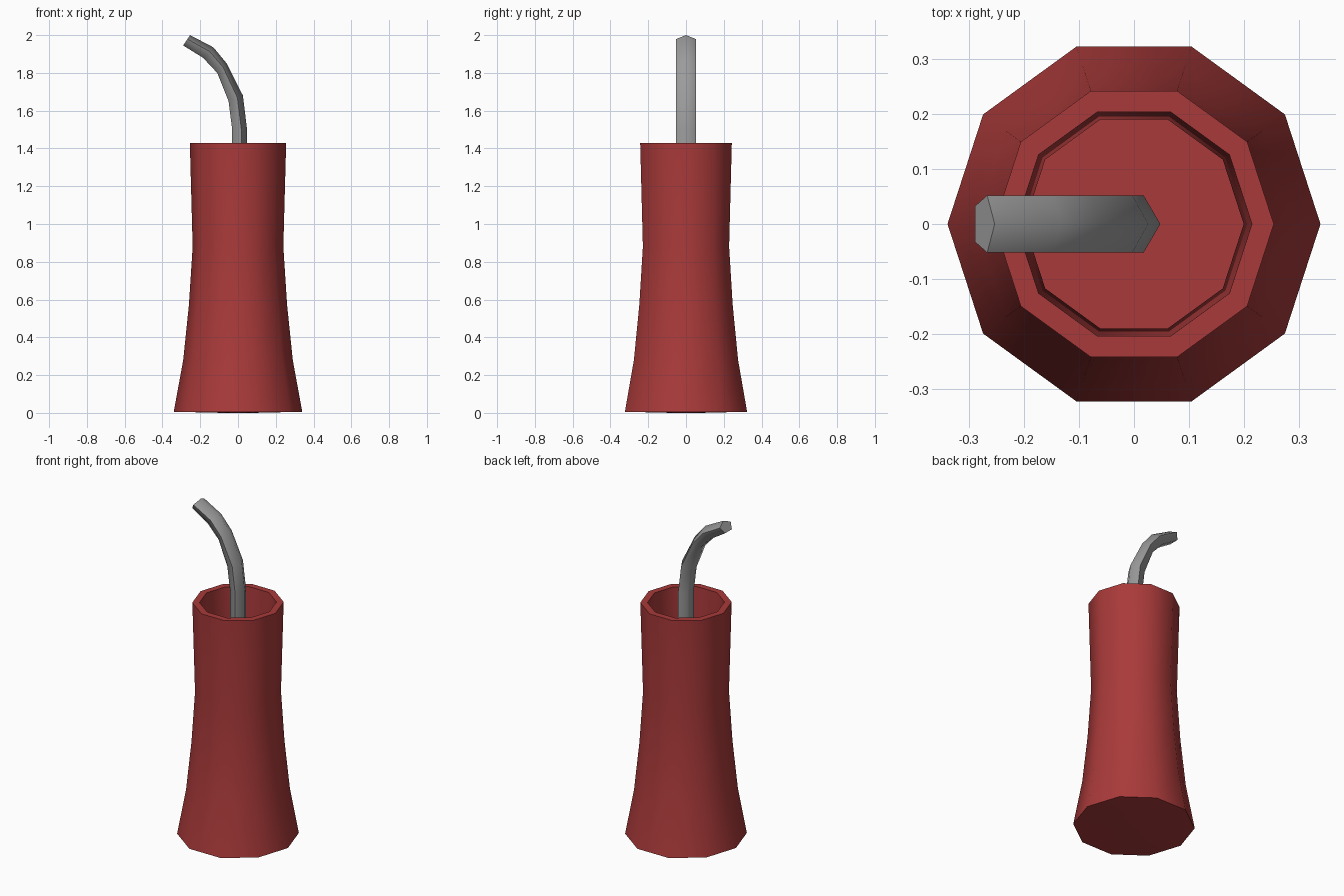
import bpy, bmesh
from math import cos, sin, tau, radians

cube = bpy.data.objects.get("Cube")
if cube:
    bpy.data.objects.remove(cube, do_unlink=True)


def material(name, colour):
    mat = bpy.data.materials.new(name)
    mat.use_nodes = True
    mat.diffuse_color = colour
    mat.node_tree.nodes["Principled BSDF"].inputs["Base Color"].default_value = colour
    return mat


def loft(name, rings, mat, smooth_angle):
    """Skin a series of equal-sided rings and cap both ends."""
    bm = bmesh.new()
    loops = [[bm.verts.new(p) for p in ring] for ring in rings]
    n = len(loops[0])
    for low, high in zip(loops, loops[1:]):
        for i in range(n):
            j = (i + 1) % n
            bm.faces.new((low[i], low[j], high[j], high[i]))
    bm.faces.new(loops[0][::-1])
    bm.faces.new(loops[-1])
    bmesh.ops.recalc_face_normals(bm, faces=bm.faces)
    mesh = bpy.data.meshes.new(name)
    bm.to_mesh(mesh)
    bm.free()
    mesh.materials.append(mat)
    obj = bpy.data.objects.new(name, mesh)
    bpy.context.collection.objects.link(obj)
    bpy.ops.object.select_all(action="DESELECT")
    obj.select_set(True)
    bpy.context.view_layer.objects.active = obj
    bpy.ops.object.shade_smooth_by_angle(angle=radians(smooth_angle))
    return obj


red = material("casing red", (0.40, 0.042, 0.042, 1))
grey = material("fuse grey", (0.33, 0.33, 0.33, 1))

# Hollow casing: flared outer wall, rim, then the inner wall down to the floor
SIDES = 10
WALL = 0.04
FLOOR = 0.05
outer = [(0.34, 0.006), (0.29, 0.28), (0.26, 0.57), (0.24, 0.88), (0.255, 1.43)]
inner = [(r - WALL, max(z, FLOOR)) for r, z in reversed(outer)]
profile = [(0.075, 0)] + outer + inner


def decagon(r, z):
    return [(r * cos(tau * i / SIDES), r * sin(tau * i / SIDES), z)
            for i in range(SIDES)]


loft("casing", [decagon(r, z) for r, z in profile], red, 60)

# Bent five-sided fuse: each section spans an outer ridge and an inner flat (x, z)
HALF_WIDTH = 0.055
sections = [((0.048, FLOOR), (-0.032, FLOOR)),
            ((0.048, 1.50), (-0.032, 1.51)),
            ((0.026, 1.68), (-0.05, 1.65)),
            ((-0.06, 1.85), (-0.11, 1.80)),
            ((-0.13, 1.935), (-0.185, 1.88)),
            ((-0.254, 2.0), (-0.29, 1.945))]


def pentagon(ridge, flat):
    ring = []
    for i in range(5):
        a = tau * i / 5
        t = (cos(a) - cos(tau * 2 / 5)) / (1 - cos(tau * 2 / 5))
        ring.append((flat[0] + t * (ridge[0] - flat[0]), HALF_WIDTH * sin(a),
                     flat[1] + t * (ridge[1] - flat[1])))
    return ring


loft("fuse", [pentagon(*s) for s in sections], grey, 80)
